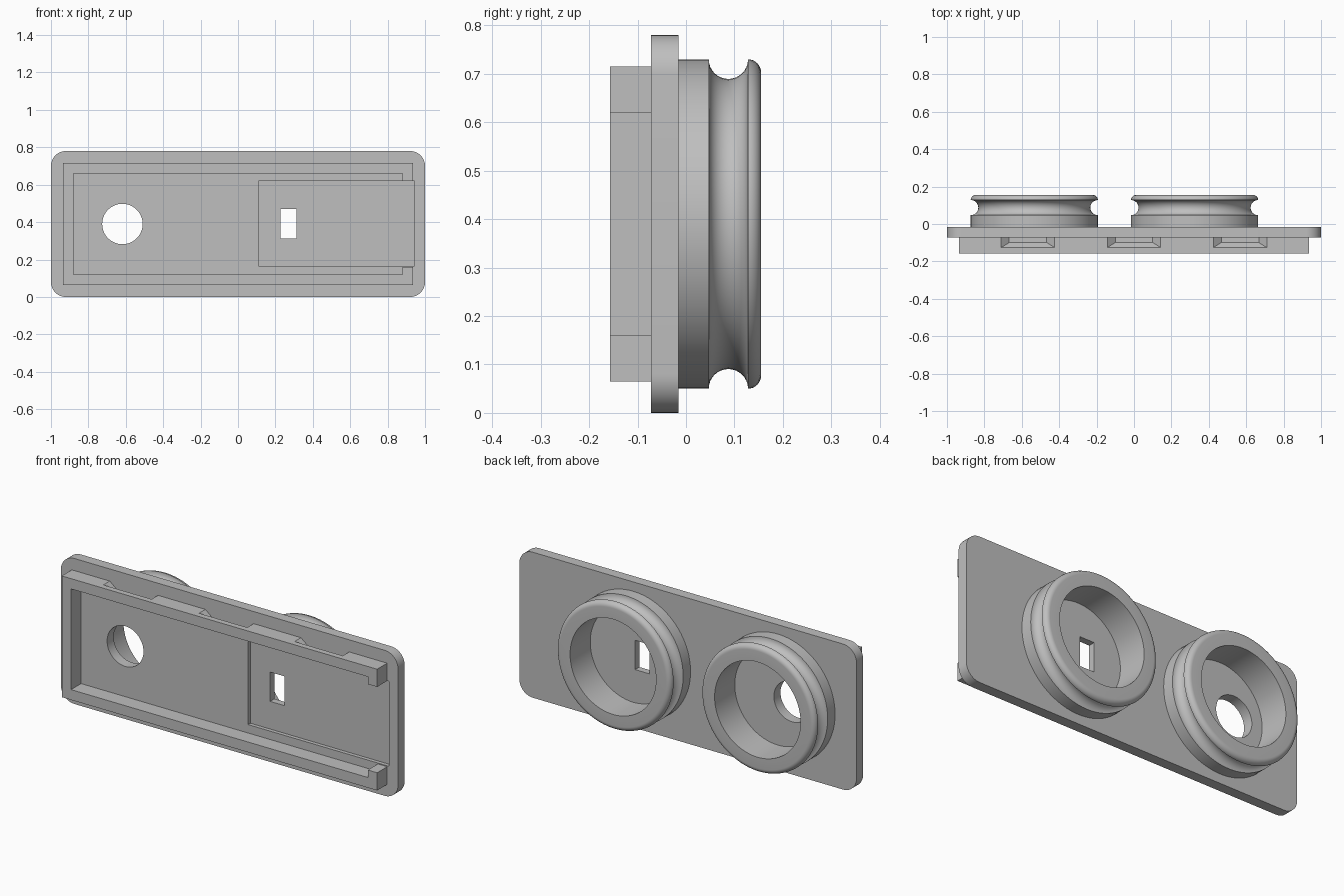
import bpy, bmesh, math
from mathutils import Vector

if "Cube" in bpy.data.objects:
    bpy.data.objects.remove(bpy.data.objects["Cube"], do_unlink=True)

GREY = (0.52, 0.52, 0.52, 1)
mat = bpy.data.materials.new("plain grey")
mat.use_nodes = True
mat.diffuse_color = GREY
mat.node_tree.nodes["Principled BSDF"].inputs["Base Color"].default_value = GREY

BACK, FACE, RIM = -0.016, -0.072, -0.157   # depth of plate back, plate front, rail front
MID = 0.39                                 # centre height


def finish(name, bm):
    bmesh.ops.recalc_face_normals(bm, faces=bm.faces)
    mesh = bpy.data.meshes.new(name)
    bm.to_mesh(mesh)
    bm.free()
    mesh.materials.append(mat)
    obj = bpy.data.objects.new(name, mesh)
    bpy.context.collection.objects.link(obj)
    return obj


def loft(name, near, near_y, far, far_y):
    """Solid between two matching x-z outlines."""
    bm = bmesh.new()
    a = [bm.verts.new((x, near_y, z)) for x, z in near]
    b = [bm.verts.new((x, far_y, z)) for x, z in far]
    bm.faces.new(a)
    bm.faces.new(b[::-1])
    for i in range(len(a)):
        j = (i + 1) % len(a)
        bm.faces.new((a[i], b[i], b[j], a[j]))
    return finish(name, bm)


def prism(name, outline, y0, y1):
    return loft(name, outline, y0, outline, y1)


def rect(x0, x1, z0, z1):
    return [(x0, z0), (x1, z0), (x1, z1), (x0, z1)]


def arc(cx, cz, r, start, end, n):
    angles = [math.radians(start + (end - start) * i / n) for i in range(n + 1)]
    return [(cx + r * math.cos(t), cz + r * math.sin(t)) for t in angles]


def cut(obj, cutter):
    mod = obj.modifiers.new("cut", "BOOLEAN")
    mod.operation = "DIFFERENCE"
    mod.solver = "EXACT"
    mod.object = cutter
    bpy.context.view_layer.objects.active = obj
    bpy.ops.object.modifier_apply(modifier=mod.name)
    bpy.data.objects.remove(cutter, do_unlink=True)


def smooth(obj):
    bpy.ops.object.select_all(action="DESELECT")
    obj.select_set(True)
    bpy.context.view_layer.objects.active = obj
    bpy.ops.object.shade_smooth_by_angle(angle=math.radians(30))


# Rounded base plate with shallow slide recess, round hole and slot
r = 0.08
corners = [(1 - r, 0.78 - r), (r - 1, 0.78 - r), (r - 1, r), (1 - r, r)]
outline = [p for i, (x, z) in enumerate(corners)
           for p in arc(x, z, r, 90 * i, 90 * i + 90, 10)]
plate = prism("base_plate", outline, FACE, BACK)
cut(plate, prism("recess_cutter", rect(0.11, 0.945, 0.165, 0.62), -0.2, FACE + 0.02))
cut(plate, prism("hole_cutter", arc(-0.618, MID, 0.108, 0, 360, 64)[:-1], -0.2, 0.1))
cut(plate, prism("slot_cutter", rect(0.227, 0.313, 0.313, 0.47), -0.2, 0.1))
smooth(plate)

# C-shaped rail with hooked ends, mirrored about the centre height
upper = [(0.935, 0.23), (0.935, 0.325), (-0.935, 0.325)]
inner = [(-0.88, 0.27), (0.88, 0.27), (0.88, 0.23)]
path = upper + [(x, -z) for x, z in upper[::-1]] + [(x, -z) for x, z in inner[::-1]] + inner
rail = prism("rail_frame", [(x, z + MID) for x, z in path], RIM, FACE)

# Tapered clip notches along the top and bottom of the rail
for side in (1, -1):
    for cx in (-0.567, 0, 0.567):
        bm = bmesh.new()
        rings = []
        for half, front, height in ((0.143, -0.126, 0.325), (0.1, -0.099, 0.29)):
            # Extend the mouth slightly so the cut passes the rail surface
            if height > 0.3:
                half, front, height = half + 0.0012, front - 0.0008, height + 0.001
            rings.append([bm.verts.new((cx + x, y, MID + side * height)) for x, y in
                          ((-half, front), (half, front), (half, -0.06), (-half, -0.06))])
        a, b = rings
        bm.faces.new(a)
        bm.faces.new(b[::-1])
        for i in range(4):
            j = (i + 1) % 4
            bm.faces.new((a[i], b[i], b[j], a[j]))
        cut(rail, finish("notch_cutter", bm))

# Grooved collars: profile of (depth, radius) spun around the y axis
groove = [(y, rad) for y, rad in arc(0.0875, 0.34, 0.0405, 180, 360, 16)]
lip = arc(0.128, 0.313, 0.027, 90, 0, 8)
profile = [(BACK, 0.255), (BACK, 0.34)] + groove[:-1] + lip + [(0.155, 0.255)]
for name, cx in (("right_collar", -0.533), ("left_collar", 0.324)):
    bm = bmesh.new()
    verts = [bm.verts.new((cx + rad, y, MID)) for y, rad in profile]
    edges = [bm.edges.new((verts[i], verts[i - 1])) for i in range(len(verts))]
    bmesh.ops.spin(bm, geom=verts + edges, cent=Vector((cx, 0, MID)), axis=(0, 1, 0),
                   angle=math.tau, steps=96, use_merge=True)
    bmesh.ops.remove_doubles(bm, verts=bm.verts, dist=1e-5)
    smooth(finish(name, bm))
